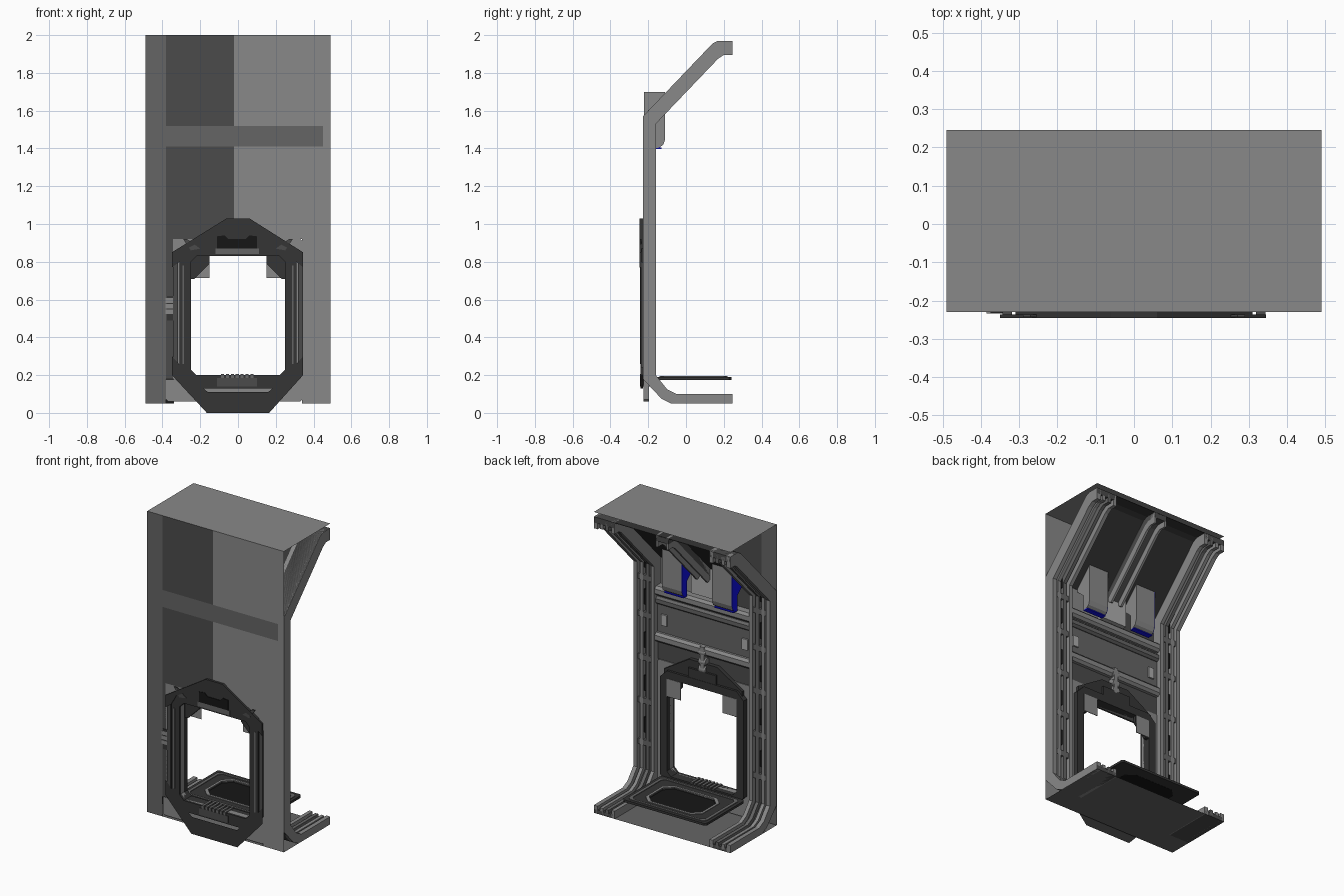
import bpy, bmesh, math

if "Cube" in bpy.data.objects:
    bpy.data.objects.remove(bpy.data.objects["Cube"])

def material(name, v, rgb=None):
    m = bpy.data.materials.new(name)
    m.diffuse_color = (*(rgb or (v, v, v)), 1)
    m.use_nodes = True
    m.node_tree.nodes["Principled BSDF"].inputs["Base Color"].default_value = m.diffuse_color
    return m

STEEL = material("steel_grey", .25)
LIGHT = material("light_grey", .42)
MID = material("mid_grey", .13)
DIM = material("dim_grey", .07)
DARK = material("dark_grey", .035)
BLACK = material("black", .008)
BLUE = material("blue", 0, (.005, .005, .8))

def finish(name, bm, mat):
    me = bpy.data.meshes.new(name)
    bm.to_mesh(me)
    bm.free()
    ob = bpy.data.objects.new(name, me)
    bpy.context.collection.objects.link(ob)
    me.materials.append(mat)
    return ob

def prism(name, pts, axis, a, b=None, mat=STEEL):
    """Outline pushed along an axis from a to b (flat sheet when b is None)."""
    put = {'x': lambda p, d: (d, p[0], p[1]),
           'y': lambda p, d: (p[0], d, p[1]),
           'z': lambda p, d: (p[0], p[1], d)}[axis]
    bm = bmesh.new()
    lo = [bm.verts.new(put(p, a)) for p in pts]
    bm.faces.new(lo)
    if b is not None:
        hi = [bm.verts.new(put(p, b)) for p in pts]
        bm.faces.new(hi[::-1])
        for i in range(len(pts)):
            j = (i + 1) % len(pts)
            bm.faces.new((lo[j], lo[i], hi[i], hi[j]))
        bmesh.ops.recalc_face_normals(bm, faces=bm.faces)
    return finish(name, bm, mat)

def box(name, x0, x1, y0, y1, z0, z1, mat=STEEL):
    return prism(name, [(x0, y0), (x1, y0), (x1, y1), (x0, y1)], 'z', z0, z1, mat)

def ring(name, outer, inner, axis, a, b, mat=STEEL):
    """Closed frame between two outlines with equal point counts."""
    put = (lambda p, d: (p[0], d, p[1])) if axis == 'y' else (lambda p, d: (p[0], p[1], d))
    bm = bmesh.new()
    loops = [[bm.verts.new(put(p, d)) for p in o]
             for o, d in ((outer, a), (inner, a), (inner, b), (outer, b))]
    n = len(outer)
    for k in range(4):
        A, B = loops[k], loops[(k + 1) % 4]
        for i in range(n):
            j = (i + 1) % n
            bm.faces.new((A[i], A[j], B[j], B[i]))
    bmesh.ops.recalc_face_normals(bm, faces=bm.faces)
    return finish(name, bm, mat)

def rect(x0, x1, z0, z1, c=0):
    if not c:
        return [(x0, z0), (x1, z0), (x1, z1), (x0, z1)]
    return [(x0 + c, z0), (x1 - c, z0), (x1, z0 + c), (x1, z1 - c),
            (x1 - c, z1), (x0 + c, z1), (x0, z1 - c), (x0, z0 + c)]

# Outer shell sheets: front wall in shaded strips around the door cutout, roof, floor
prism("front_wall_left", rect(-.49, -.38, .05, 2), 'y', -.23, None, MID)
prism("front_wall_middle", rect(-.38, -.02, .92, 2), 'y', -.23, None, DIM)
prism("front_wall_right", [(-.02, .92), (.34, .92), (.34, .05), (.49, .05), (.49, 2), (-.02, 2)],
      'y', -.23, None, STEEL)
prism("roof_sheet", rect(-.49, .49, -.23, .245), 'z', 2)
prism("floor_sheet", rect(-.49, .49, -.23, .245)[::-1], 'z', .05, None, MID)
prism("front_band", rect(-.46, .45, 1.41, 1.52), 'y', -.233, None, MID)

# Bent structural ribs: t blends from outer (0) to inner (1) side profile
OUT = [(.245, .05), (-.08, .05), (-.13, .075), (-.228, .18), (-.228, 1.57),
       (.14, 1.955), (.17, 1.97), (.245, 1.97)]
INN = [(.245, .10), (-.05, .10), (-.10, .125), (-.16, .2), (-.16, 1.53),
       (.17, 1.875), (.2, 1.895), (.245, 1.895)]

def rib(name, x0, x1, t0=0, t1=1, first=0, mat=STEEL):
    mix = lambda t: [tuple(o + (i - o) * t for o, i in zip(p, q))
                     for p, q in zip(OUT[first:], INN[first:])]
    return prism(name, mix(t0) + mix(t1)[::-1], 'x', x0, x1, mat)

for s, side in ((-1, "left"), (1, "right")):
    def span(a, b):
        return sorted((s * a, s * b))
    rib(side + "_rib_web", *span(.345, .488), 0, .5, 0, DIM)
    rib(side + "_rib_outer_flange", *span(.462, .49))
    rib(side + "_rib_mid_flange_a", *span(.425, .447), .2, .9)
    rib(side + "_rib_mid_flange_b", *span(.383, .405), .2, .9, 0, MID)
    rib(side + "_rib_inner_flange", *span(.34, .364))
    # Tie plates and slot covers on the columns
    for z in (.35, .62, .9, 1.18, 1.42):
        box(side + "_rib_tie", *span(.36, .47), -.205, -.167, z, z + .035, MID)
        box(side + "_rib_slot", *span(.407, .423), -.2, -.175, z + .08, z + .18, BLACK)

# Sloping panel behind the ribs, and the centre rib
rib("slope_panel", -.488, .488, 0, .04, 4, DARK)
rib("centre_rib_web", -.045, .045, .05, .5, 4, DIM)
for x in (-.045, .03):
    rib("centre_rib_flange", x, x + .015, 0, 1, 4)

# Cross beams and panels over the door
def beam(name, z0, z1, y, mat=STEEL):
    h = (z1 - z0) * .25
    prism(name, [(-.225, z0), (y - .015, z0), (y, z0 + h), (y, z1 - h),
                 (y - .015, z1), (-.225, z1)], 'x', -.345, .345, mat)

beam("upper_beam", 1.34, 1.40, -.165)
beam("middle_beam", 1.28, 1.33, -.175, MID)
beam("lower_beam", 1.04, 1.10, -.165)
box("over_door_panel", -.345, .345, -.222, -.195, 1.10, 1.34, MID)
box("header_panel", -.345, .345, -.222, -.2, .92, 1.04, DIM)
for x in (-.31, .27):
    box("panel_clip", x, x + .04, -.2, -.185, 1.15, 1.22, LIGHT)

# Storage bins with blue side and underside
BIN = [(-.222, 1.70), (-.11, 1.70), (-.11, 1.45), (-.12, 1.42), (-.14, 1.405),
       (-.165, 1.40), (-.165, 1.5), (-.222, 1.55)]
for x in (-.25, .11):
    prism("bin", BIN, 'x', x, x + .14)
    prism("bin_blue_side", BIN, 'x', x - .003, x - .001, BLUE)
    box("bin_blue_base", x, x + .14, -.165, -.13, 1.398, 1.404, BLUE)
box("bin_centre_panel", -.09, .09, -.222, -.18, 1.42, 1.61, LIGHT)

# Door surround behind the front frame
HOLE = rect(-.25, .25, .2, .83, .03)
ring("door_surround", rect(-.38, .34, .06, .92, .01), HOLE, 'y', -.225, -.195)
ring("door_tunnel", rect(-.30, .30, .15, .88, .05), HOLE, 'y', -.235, -.16, DARK)
ring("door_front_frame", [(-.22, .13), (.22, .13), (.31, .2), (.31, .87), (.06, 1.03),
                          (-.06, 1.03), (-.31, .87), (-.31, .2)], HOLE, 'y', -.24, -.228, DARK)

# Front hood and lower lip
prism("door_hood", [(-.35, .77), (-.31, .80), (-.27, .87), (-.08, .965), (.08, .965), (.27, .87),
                    (.31, .80), (.345, .77), (.345, .85), (.06, 1.03), (-.06, 1.03), (-.35, .85)],
      'y', -.245, -.236, DARK)
prism("door_lower_lip", [(-.35, .2), (-.165, 0), (.165, 0), (.345, .2), (.345, .30), (.25, .19),
                         (.16, .11), (-.16, .11), (-.25, .19), (-.35, .30)], 'y', -.242, None, DARK)

# Door details, mirrored left and right
for s in (-1, 1):
    box("door_side_rail", *sorted((s * .318, s * .343)), -.238, -.225, .24, .80, DIM)
    box("door_side_inset", *sorted((s * .285, s * .295)), -.243, -.238, .26, .78, MID)
    prism("corner_gusset", [(s * .15, .83), (s * .15, .79), (s * .23, .71),
                            (s * .25, .71), (s * .25, .83)], 'y', -.185, -.165, DARK)
    box("corner_plate", *sorted((s * .15, s * .25)), -.162, -.158, .715, .83)
    prism("top_bracket", [(s * .25, .86), (s * .29, .92), (s * .27, .92), (s * .2, .87)],
          'y', -.243, -.236, DIM)

# Grip plates above and below the opening
prism("top_grip", [(-.11, .87), (.10, .87), (.10, .935), (.06, .94), (.04, .92),
                   (-.05, .92), (-.07, .94), (-.11, .935)], 'y', -.244, -.22, BLACK)
box("top_trim", -.12, .11, -.243, -.22, .84, .87, MID)
box("bottom_grip", -.11, .10, -.244, -.16, .14, .185, DIM)
for i in range(7):
    x = -.09 + i * .026
    box("bottom_grip_tooth", x, x + .016, -.244, -.16, .185, .205, MID)
for z in (.535, .565, .595):
    box("side_handle_bar", -.385, -.34, -.234, -.22, z - .012, z + .012, STEEL)
box("side_handle_base", -.375, -.33, -.232, -.2, .49, .62, DARK)

# Latch arm over the door on the inside
box("latch_base", -.1, .1, -.2, -.162, .88, .94, DARK)
prism("latch_gable", [(-.28, .84), (.28, .84), (.28, .88), (.1, .99), (-.1, .99), (-.28, .88)],
      'y', -.2, -.175, DARK)
for z, r in ((.95, .03), (1.0, .025), (1.06, .02)):
    bpy.ops.mesh.primitive_cylinder_add(vertices=16, radius=r, depth=.05, location=(0, -.16 - r, z),
                                        rotation=(0, math.pi / 2, 0))
    bpy.context.object.name = "latch_joint"
    bpy.context.object.data.materials.append(STEEL)
    bpy.ops.object.shade_smooth_by_angle()
box("latch_arm", -.014, .014, -.2, -.162, .93, 1.1)

# Lowered inner hatch lying flat inside
PLATE = rect(-.31, .29, -.16, .24, .012)
WELL = rect(-.2, .18, -.07, .17, .05)
ring("hatch_plate", PLATE, WELL, 'z', .175, .19, DARK)
ring("hatch_rim", rect(-.29, .27, -.14, .22, .02), rect(-.27, .25, -.125, .205, .02),
     'z', .185, .194, MID)
ring("hatch_well_rim", rect(-.215, .195, -.085, .185, .05), WELL, 'z', .185, .194, STEEL)
prism("hatch_well", WELL, 'z', .174, .18, BLACK)
box("hatch_hinge", -.2, .18, -.2, -.15, .165, .19, DARK)
